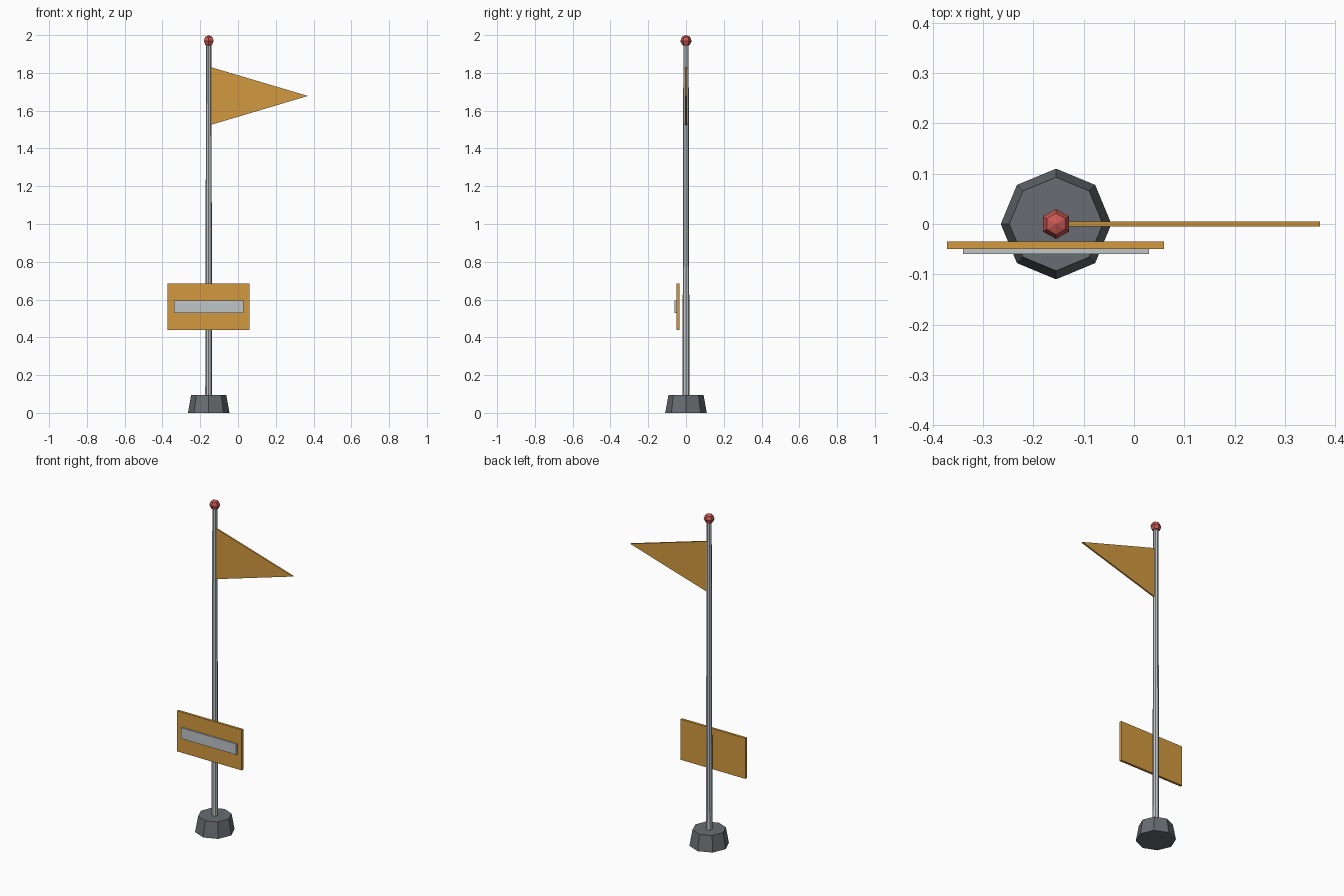
import bpy, bmesh
from mathutils import Matrix

cube = bpy.data.objects.get("Cube")
if cube:
    bpy.data.objects.remove(cube, do_unlink=True)

POLE_X = -0.155


def material(name, rgb):
    m = bpy.data.materials.new(name)
    m.use_nodes = True
    m.diffuse_color = (*rgb, 1)
    m.node_tree.nodes["Principled BSDF"].inputs["Base Color"].default_value = (*rgb, 1)
    return m


dark_grey = material("dark grey", (0.14, 0.15, 0.165))
steel = material("light steel", (0.52, 0.56, 0.58))
amber = material("amber", (0.65, 0.32, 0.05))
red = material("red", (0.6, 0.10, 0.09))


def finish(name, bm, mat):
    bmesh.ops.recalc_face_normals(bm, faces=bm.faces[:])
    mesh = bpy.data.meshes.new(name)
    bm.to_mesh(mesh)
    bm.free()
    mesh.materials.append(mat)
    obj = bpy.data.objects.new(name, mesh)
    bpy.context.collection.objects.link(obj)
    return obj


def tapered(name, mat, r1, r2, z1, z2, sides=8):
    bm = bmesh.new()
    bmesh.ops.create_cone(bm, cap_ends=True, segments=sides, radius1=r1, radius2=r2,
                          depth=z2 - z1,
                          matrix=Matrix.Translation((POLE_X, 0, (z1 + z2) / 2)))
    return finish(name, bm, mat)


def slab(name, mat, outline, y1, y2):
    """Extrude an x-z outline from y1 to y2."""
    bm = bmesh.new()
    face = bm.faces.new([bm.verts.new((x, y1, z)) for x, z in outline])
    ext = bmesh.ops.extrude_face_region(bm, geom=[face])
    moved = [v for v in ext["geom"] if isinstance(v, bmesh.types.BMVert)]
    bmesh.ops.translate(bm, verts=moved, vec=(0, y2 - y1, 0))
    return finish(name, bm, mat)


def rectangle(x1, x2, z1, z2):
    return [(x1, z1), (x2, z1), (x2, z2), (x1, z2)]


# Weighted foot and tapering pole
tapered("base", dark_grey, 0.11, 0.093, 0, 0.095)
tapered("pole", steel, 0.0185, 0.014, 0.09, 1.955)

# Faceted ball on top
bm = bmesh.new()
bmesh.ops.create_uvsphere(bm, u_segments=6, v_segments=4, radius=0.03,
                          matrix=Matrix.Translation((POLE_X, 0, 1.97)))
finish("ball_finial", bm, red)

# Triangular pennant
slab("pennant", amber, [(-0.143, 1.525), (0.37, 1.678), (-0.143, 1.83)], -0.005, 0.005)

# Sign board with raised stripe
slab("sign_board", amber, rectangle(-0.372, 0.06, 0.44, 0.685), -0.05, -0.035)
slab("sign_stripe", steel, rectangle(-0.34, 0.03, 0.53, 0.595), -0.06, -0.05)
